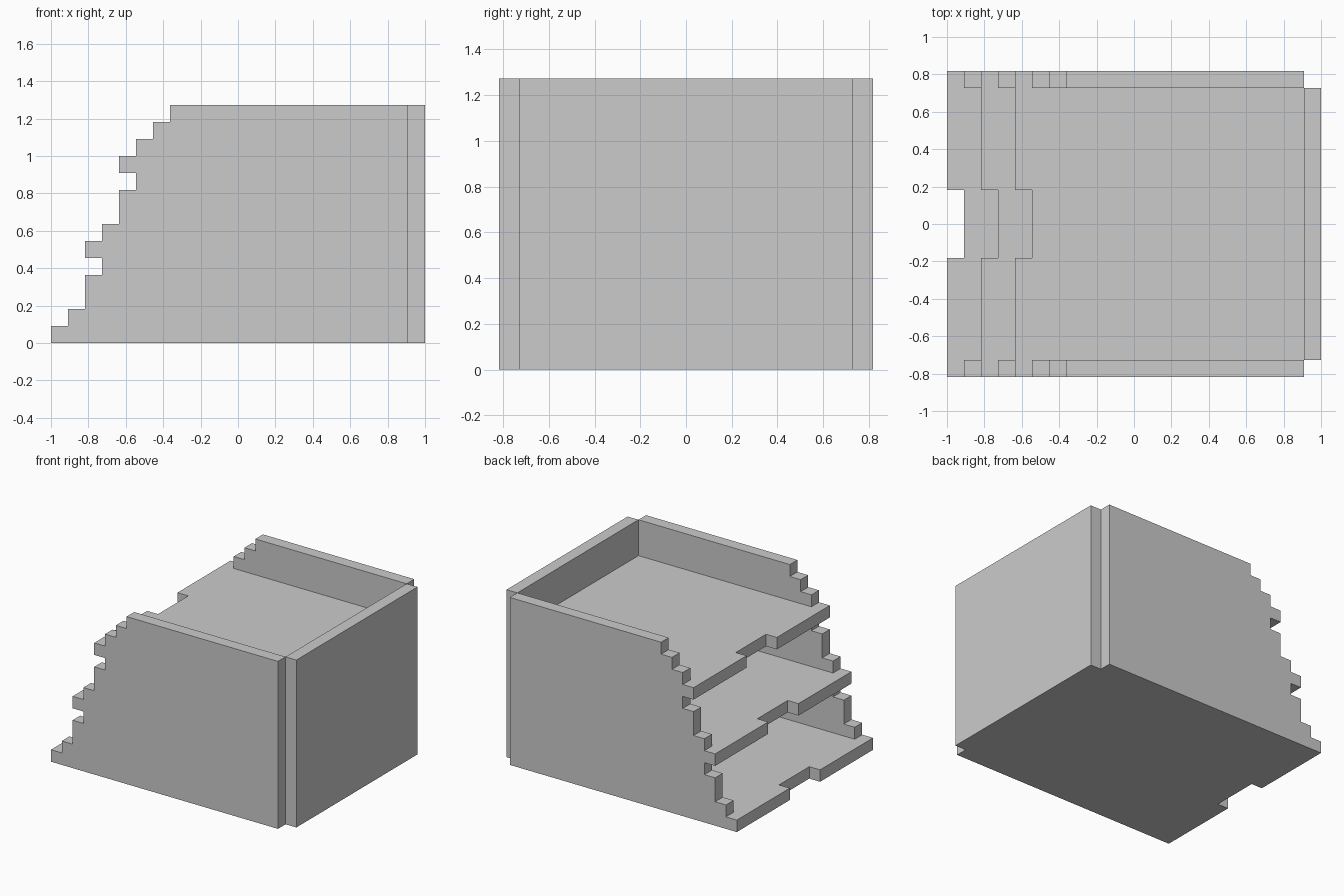
import bpy
import bmesh
from mathutils import Vector

cube = bpy.data.objects.get("Cube")
if cube:
    bpy.data.objects.remove(cube, do_unlink=True)

U = 1 / 11  # board thickness, the module for every part

grey = bpy.data.materials.new("plain grey")
grey.use_nodes = True
grey.diffuse_color = (0.6, 0.6, 0.6, 1)
grey.node_tree.nodes["Principled BSDF"].inputs["Base Color"].default_value = (0.6, 0.6, 0.6, 1)


def board(name, outline, direction):
    """Extrude a flat outline (in modules) along a direction."""
    bm = bmesh.new()
    face = bm.faces.new([bm.verts.new(Vector(p) * U) for p in outline])
    ext = bmesh.ops.extrude_face_region(bm, geom=[face])
    moved = [v for v in ext["geom"] if isinstance(v, bmesh.types.BMVert)]
    bmesh.ops.translate(bm, verts=moved, vec=Vector(direction) * U)
    bmesh.ops.recalc_face_normals(bm, faces=bm.faces)
    mesh = bpy.data.meshes.new(name)
    bm.to_mesh(mesh)
    bm.free()
    mesh.materials.append(grey)
    obj = bpy.data.objects.new(name, mesh)
    bpy.context.collection.objects.link(obj)
    return obj


# Stepped side walls: (front x, top z) of each step
steps = [(-11, 1), (-10, 2), (-9, 4), (-8, 5), (-9, 6), (-8, 7),
         (-7, 9), (-6, 10), (-7, 11), (-6, 12), (-5, 13), (-4, 14)]
profile = [(10, 0)]
bottom = 0
for x, top in steps:
    profile += [(x, bottom), (x, top)]
    bottom = top
profile.append((10, 14))
for name, y in (("right_wall", -9), ("left_wall", 8)):
    board(name, [(x, y, z) for x, z in profile], (0, 1, 0))

# Shelves with a finger notch in the open edge
for name, x, z in (("bottom_shelf", -11, 0), ("middle_shelf", -9, 5), ("top_shelf", -7, 10)):
    outline = [(10, -8), (x, -8), (x, -2), (x + 1, -2),
               (x + 1, 2), (x, 2), (x, 8), (10, 8)]
    board(name, [(px, py, z) for px, py in outline], (0, 0, 1))

# Upright end panel
board("end_panel", [(10, -8, 0), (10, 8, 0), (10, 8, 14), (10, -8, 14)], (1, 0, 0))
